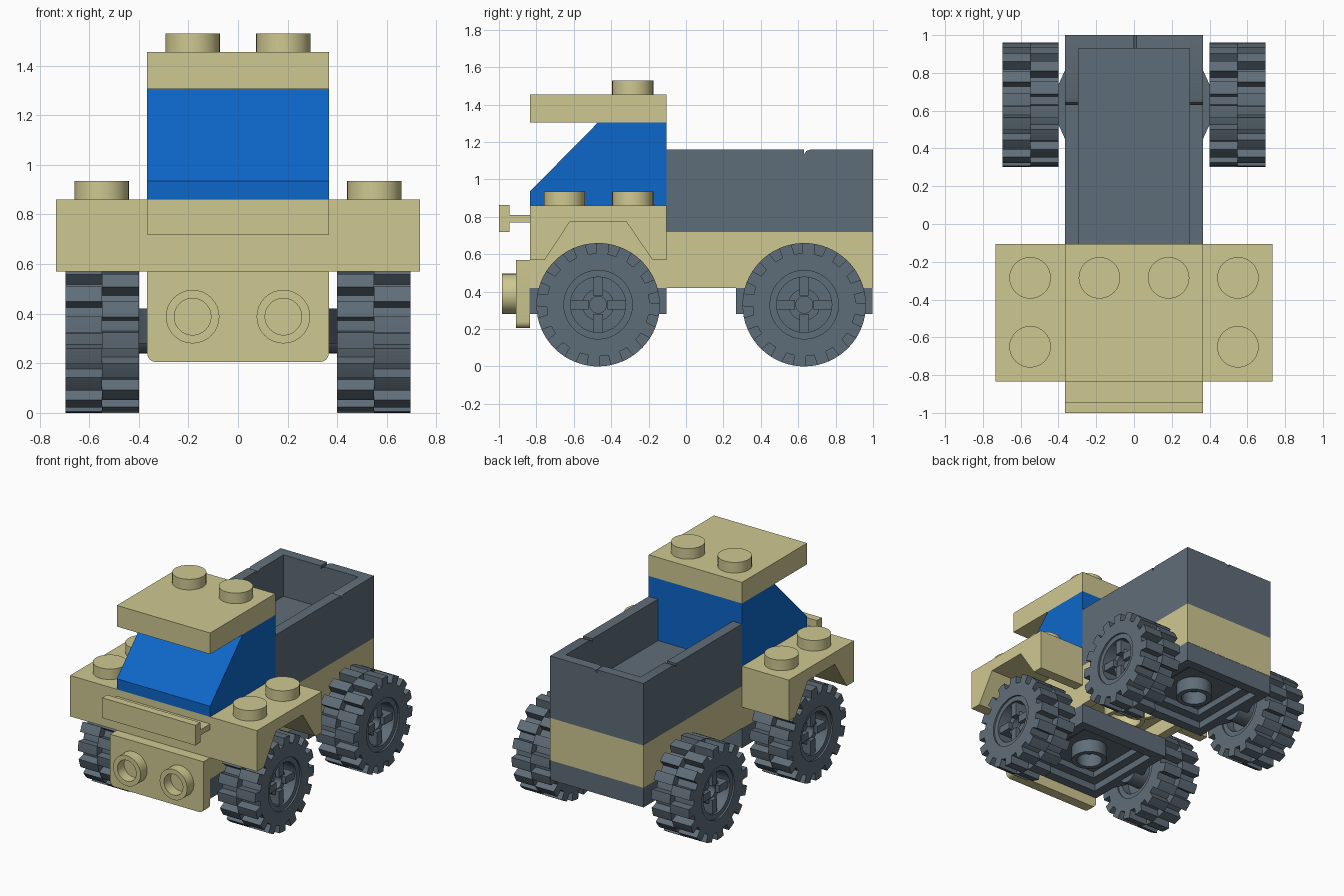
import bpy, bmesh, math

if "Cube" in bpy.data.objects:
    bpy.data.objects.remove(bpy.data.objects["Cube"])


def material(name, rgb):
    m = bpy.data.materials.new(name)
    lin = [((c / 255 + 0.055) / 1.055) ** 2.4 for c in rgb]
    m.diffuse_color = (*lin, 1)
    m.use_nodes = True
    m.node_tree.nodes["Principled BSDF"].inputs["Base Color"].default_value = m.diffuse_color
    return m


TAN = material("tan", (207, 200, 145))
GREY = material("slate grey", (95, 109, 120))
BLUE = material("blue", (13, 103, 202))
PLACE = {'x': lambda u, v, w: (w, u, v),
         'y': lambda u, v, w: (u, w, v),
         'z': lambda u, v, w: (u, v, w)}


def extrude(name, mat, axis, outer, w0, w1, inner=None):
    """Extrude a profile along an axis; an inner loop of equal length makes a tube."""
    bm = bmesh.new()
    place = PLACE[axis]
    loop = lambda pts, w: [bm.verts.new(place(u, v, w)) for u, v in pts]
    n = len(outer)
    a, b = loop(outer, w0), loop(outer, w1)
    pairs = [(a, b)]
    if inner:
        c, d = loop(inner, w0), loop(inner, w1)
        pairs += [(b, d), (d, c), (c, a)]
    else:
        bm.faces.new(a)
        bm.faces.new(b)
    for p, q in pairs:
        for i in range(n):
            j = (i + 1) % n
            bm.faces.new((p[i], p[j], q[j], q[i]))
    bmesh.ops.recalc_face_normals(bm, faces=bm.faces)
    me = bpy.data.meshes.new(name)
    bm.to_mesh(me)
    bm.free()
    me.materials.append(mat)
    ob = bpy.data.objects.new(name, me)
    bpy.context.collection.objects.link(ob)
    return ob


def rect(u0, u1, v0, v1):
    return [(u0, v0), (u1, v0), (u1, v1), (u0, v1)]


def circle(u, v, r, n=32):
    return [(u + r * math.cos(2 * math.pi * i / n), v + r * math.sin(2 * math.pi * i / n))
            for i in range(n)]


def box(name, mat, x0, x1, y0, y1, z0, z1):
    return extrude(name, mat, 'z', rect(x0, x1, y0, y1), z0, z1)


def hollow_plate(name, mat, y0, y1, z0, z1, wall=0.07, top=0.045):
    """Plate that is open underneath."""
    extrude(name + "_rim", mat, 'z', rect(-H, H, y0, y1), z0, z1 - top,
            rect(-H + wall, H - wall, y0 + wall, y1 - wall))
    box(name + "_top", mat, -H, H, y0, y1, z1 - top, z1)


def stud(name, x, y, z):
    extrude(name, TAN, 'z', circle(x, y, 0.11), z, z + 0.075)


H = 0.366                      # half body width
FRONT, CAB, BACK = -0.835, -0.105, 1.0

# Chassis and load base
hollow_plate("chassis", TAN, FRONT, BACK, 0.42, 0.57)
for y in (-0.1, 0.08, 0.27):
    extrude("chassis_tube", TAN, 'z', circle(0, y, 0.14), 0.43, 0.54, circle(0, y, 0.11))
box("load_base", TAN, -H, H, CAB, BACK, 0.57, 0.72)

# Axle plates, with tapered side mounts and pins
AXLES = (-0.47, 0.632)
for yc in AXLES:
    hollow_plate("axle_plate", GREY, yc - 0.366, yc + 0.366, 0.28, 0.42)
    extrude("axle_plate_step", GREY, 'z', rect(-0.3, 0.3, yc - 0.3, yc + 0.3), 0.33, 0.38,
            rect(-0.23, 0.23, yc - 0.23, yc + 0.23))
    extrude("axle_plate_tube", GREY, 'z', circle(0, yc, 0.12), 0.28, 0.39, circle(0, yc, 0.085))
    for s in (-1, 1):
        extrude("axle_mount", GREY, 'z',
                [(s * H, yc - 0.18), (s * 0.405, yc - 0.095),
                 (s * 0.405, yc + 0.095), (s * H, yc + 0.18)], 0.28, 0.42)
        extrude("axle_pin", GREY, 'x', circle(yc, 0.33, 0.09), s * 0.34, s * 0.5)

# Wheels: two staggered rows of tread blocks, rim and cross spokes
TEETH, R = 16, 0.33
FRACS = ((0, 0.275), (0.04, R), (0.3, R), (0.56, R), (0.6, 0.275), (0.8, 0.275))


def tread(yc, shift, inner):
    pts = []
    for t in range(TEETH):
        for f, r in FRACS:
            a = 2 * math.pi * (t + f + shift) / TEETH
            r = inner or r
            pts.append((yc + r * math.cos(a), R + r * math.sin(a)))
    return pts


for yc in AXLES:
    for s in (-1, 1):
        for x0, x1, shift in ((0.40, 0.5475, 0), (0.5475, 0.695, 0.5)):
            extrude("tyre_row", GREY, 'x', tread(yc, shift, None), s * x0, s * x1,
                    tread(yc, shift, 0.183))
        extrude("wheel_rim", GREY, 'x', circle(yc, R, 0.185), s * 0.41, s * 0.683,
                circle(yc, R, 0.148))
        extrude("wheel_back_disc", GREY, 'x', circle(yc, R, 0.16), s * 0.47, s * 0.52)
        extrude("wheel_hub", GREY, 'x', circle(yc, R, 0.085), s * 0.5, s * 0.64,
                circle(yc, R, 0.045))
        for k in range(4):
            a = k * math.pi / 2
            ca, sa = math.cos(a), math.sin(a)
            extrude("wheel_spoke", GREY, 'x',
                    [(yc + u * ca - v * sa, R + u * sa + v * ca)
                     for u, v in rect(0.05, 0.155, -0.026, 0.026)], s * 0.5, s * 0.668)

# Mudguard: solid centre and arched wings with studs
box("mudguard_centre", TAN, -H, H, FRONT, CAB, 0.57, 0.86)
ARCH = [(FRONT, 0.57), (-0.755, 0.57), (-0.62, 0.775), (-0.32, 0.775), (-0.18, 0.57),
        (CAB, 0.57), (CAB, 0.86), (FRONT, 0.86)]
for s in (-1, 1):
    extrude("mudguard_wing", TAN, 'x', ARCH, s * H, s * 0.733)
    for y in (-0.65, -0.285):
        stud("mudguard_stud", s * 0.55, y, 0.86)

# Front bumper bar on a thin web
box("bumper_web", TAN, -H, H, -0.95, FRONT, 0.77, 0.81)
box("bumper_bar", TAN, -H, H, -1.0, -0.945, 0.72, 0.863)

# Front bracket with rounded lower corners and ring headlights
c = 0.035
corner = [(H - c + c * math.cos(t * math.pi / 8), 0.205 + c - c * math.sin(t * math.pi / 8))
          for t in range(5)]
extrude("front_bracket", TAN, 'y',
        [(-H, 0.57), (H, 0.57)] + corner + [(-x, z) for x, z in reversed(corner)], -0.91, FRONT)
for s in (-1, 1):
    extrude("headlight_ring", TAN, 'y', circle(s * 0.183, 0.388, 0.108), -0.985, -0.91,
            circle(s * 0.183, 0.388, 0.074))

# Windscreen and roof
extrude("windscreen", BLUE, 'x', [(FRONT, 0.86), (CAB, 0.86), (CAB, 1.305),
                                  (-0.47, 1.305), (FRONT, 0.935)], -H, H)
box("roof", TAN, -H, H, FRONT, CAB, 1.305, 1.455)
for s in (-1, 1):
    stud("roof_stud", s * 0.183, -0.285, 1.455)

# Open load bed: floor, side walls and tail wall with small seam notches


def notched(u0, u1, n):
    return [(u0, 0.72), (u1, 0.72), (u1, 1.16), (n + 0.035, 1.16), (n + 0.012, 1.152),
            (n, 1.135), (n, 1.16), (u0, 1.16)]


box("bed_floor", GREY, -0.3, 0.3, CAB, 0.94, 0.72, 0.866)
for s in (-1, 1):
    extrude("bed_side_wall", GREY, 'x', notched(CAB, BACK, 0.632), s * 0.293, s * H)
extrude("bed_tail_wall", GREY, 'y', notched(-0.293, 0.293, 0.0), 0.928, BACK)

# Smooth the round parts, keep edges sharp
bpy.ops.object.select_all(action='SELECT')
bpy.context.view_layer.objects.active = bpy.context.scene.objects[0]
bpy.ops.object.shade_smooth_by_angle(angle=math.radians(30))
